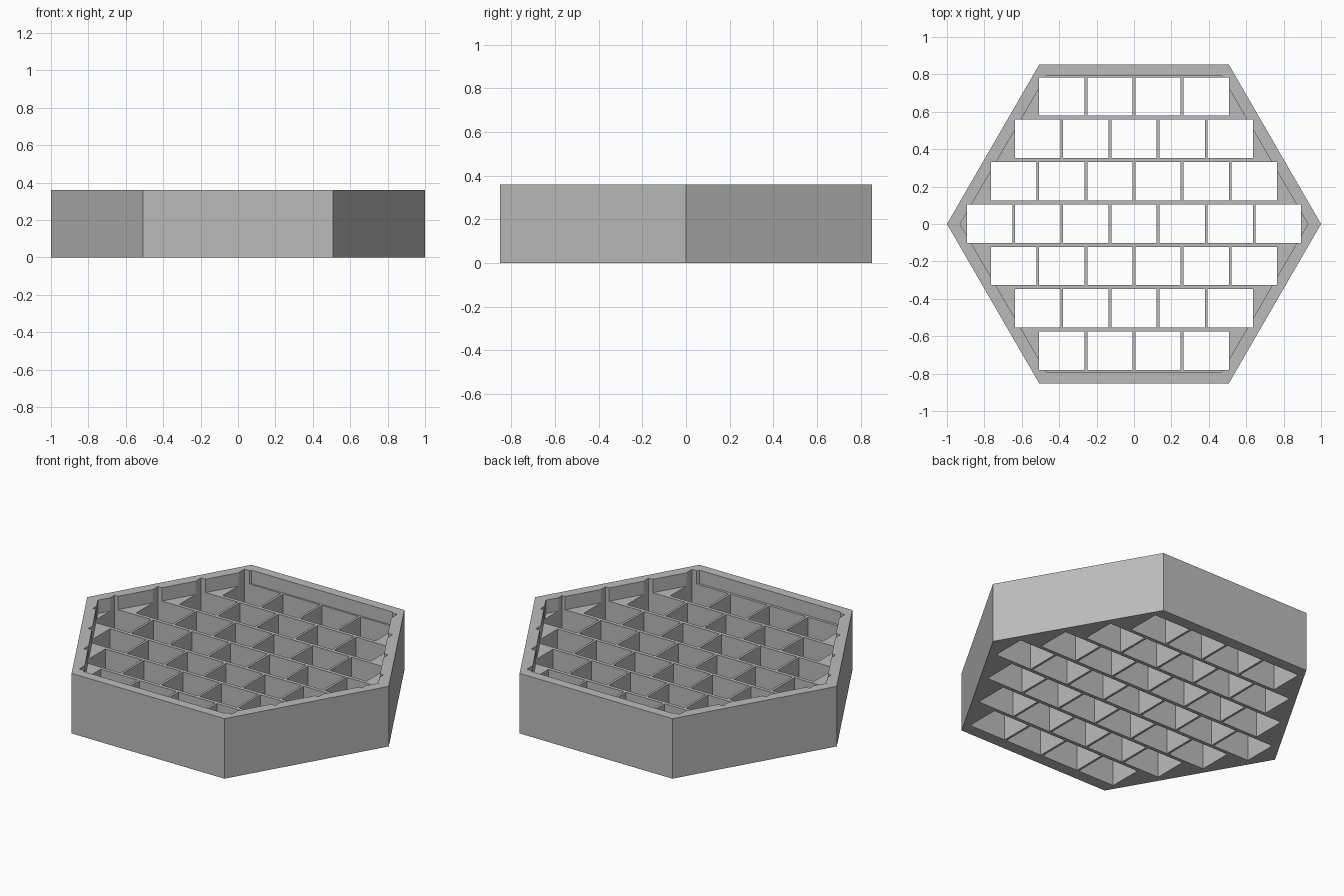
import bpy
import bmesh
from mathutils import Matrix

cube = bpy.data.objects.get("Cube")
if cube:
    bpy.data.objects.remove(cube, do_unlink=True)

HEIGHT = 0.36
RECESS_FLOOR = 0.28
PITCH_X, PITCH_Y = 0.2568, 0.2265
CELL_X, CELL_Y = 0.243, 0.205

grey = bpy.data.materials.new("plain grey")
grey.use_nodes = True
colour = (0.5, 0.5, 0.5, 1)
grey.diffuse_color = colour
grey.node_tree.nodes["Principled BSDF"].inputs["Base Color"].default_value = colour


def add_object(name, bm):
    bmesh.ops.recalc_face_normals(bm, faces=bm.faces)
    mesh = bpy.data.meshes.new(name)
    bm.to_mesh(mesh)
    bm.free()
    mesh.materials.append(grey)
    obj = bpy.data.objects.new(name, mesh)
    bpy.context.collection.objects.link(obj)
    return obj


def hexagon(name, tip, side_x, side_y, bottom, top):
    """Six-sided prism with points on the x axis."""
    bm = bmesh.new()
    outline = [(tip, 0), (side_x, side_y), (-side_x, side_y),
               (-tip, 0), (-side_x, -side_y), (side_x, -side_y)]
    face = bm.faces.new([bm.verts.new((x, y, bottom)) for x, y in outline])
    up = bmesh.ops.extrude_face_region(bm, geom=[face])["geom"]
    verts = [v for v in up if isinstance(v, bmesh.types.BMVert)]
    bmesh.ops.translate(bm, verts=verts, vec=(0, 0, top - bottom))
    return add_object(name, bm)


def cell_cutters():
    """Staggered rows of boxes, seven in the middle and four at the ends."""
    bm = bmesh.new()
    for row in range(-3, 4):
        count = 7 - abs(row)
        for i in range(count):
            x = (i - (count - 1) / 2) * PITCH_X
            place = Matrix.Translation((x, row * PITCH_Y + 0.002, HEIGHT / 2))
            size = Matrix.Diagonal((CELL_X, CELL_Y, HEIGHT * 2, 1))
            bmesh.ops.create_cube(bm, size=1, matrix=place @ size)
    return add_object("cell_cutters", bm)


# Outer block, shallow top recess and through cells
tray = hexagon("hexagonal_grid_tray", 1.0, 0.507, 0.852, 0, HEIGHT)
recess = hexagon("recess_cutter", 0.93, 0.467, 0.795, RECESS_FLOOR, HEIGHT + 0.1)
for cutter in (recess, cell_cutters()):
    cutter.hide_render = True
    cut = tray.modifiers.new(cutter.name, 'BOOLEAN')
    cut.operation = 'DIFFERENCE'
    cut.solver = 'EXACT'
    cut.object = cutter
    bpy.context.view_layer.objects.active = tray
    bpy.ops.object.modifier_apply(modifier=cut.name)
    bpy.data.objects.remove(cutter, do_unlink=True)
